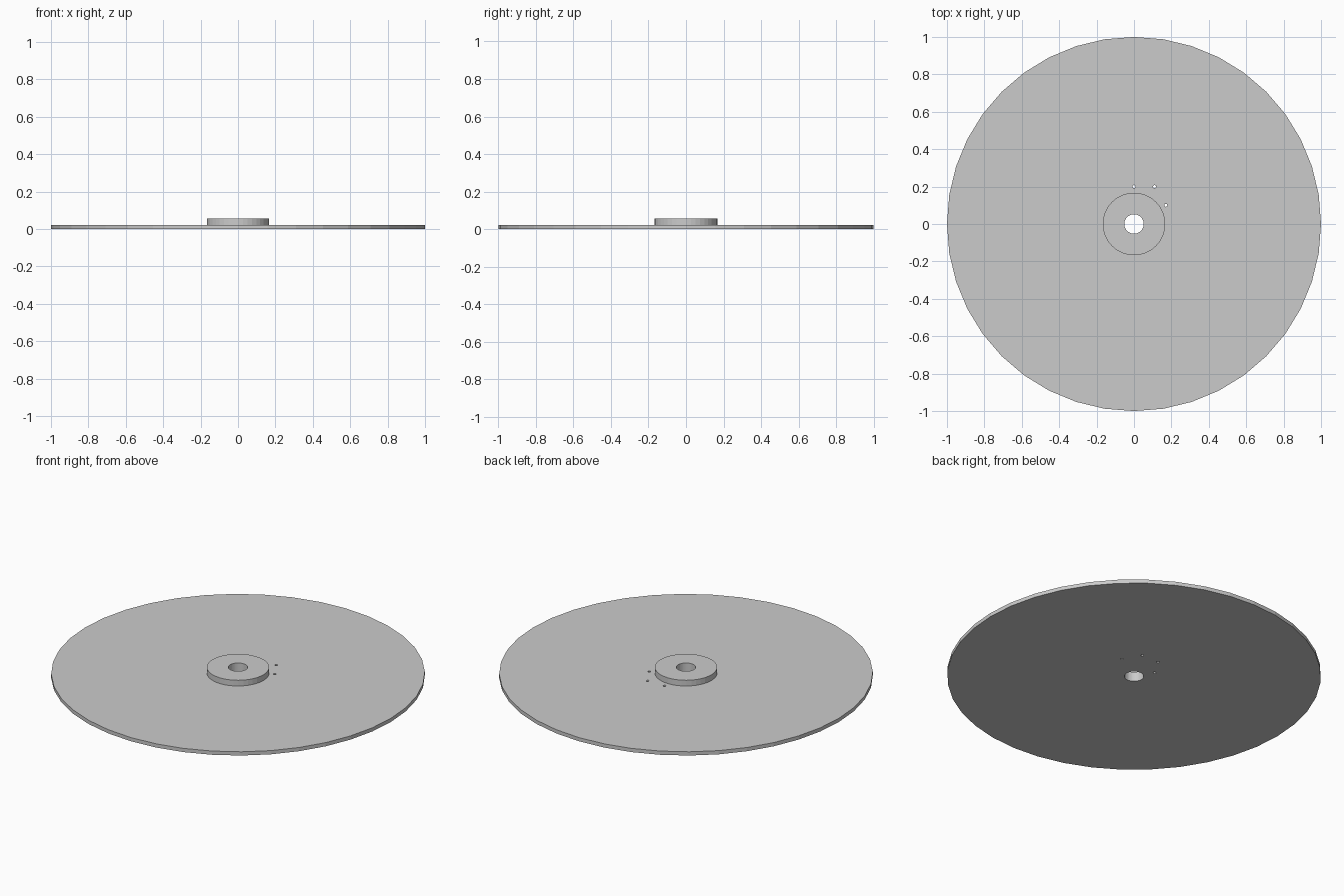
import bpy

cube = bpy.data.objects.get("Cube")
if cube:
    bpy.data.objects.remove(cube, do_unlink=True)

SIDES = 40
DISC_TOP = 0.022
HUB_TOP = 0.056
BORE_RADIUS = 0.052
PIN_RADIUS = 0.008

grey = bpy.data.materials.new("light_grey")
grey.use_nodes = True
colour = (0.6, 0.6, 0.6, 1)
grey.diffuse_color = colour
grey.node_tree.nodes["Principled BSDF"].inputs["Base Color"].default_value = colour


def cylinder(name, radius, bottom, top, x=0, y=0, sides=SIDES):
    # The quarter-turn symmetry keeps a corner on each main axis
    bpy.ops.mesh.primitive_cylinder_add(
        vertices=sides, radius=radius, depth=top - bottom,
        location=(x, y, (bottom + top) / 2))
    part = bpy.context.object
    part.name = name
    part.data.materials.append(grey)
    return part


def drill(part, radius, x=0, y=0, sides=SIDES):
    cutter = cylinder("drill_cutter", radius, -0.1, 0.2, x, y, sides)
    cutter.hide_render = True
    cut = part.modifiers.new("hole", "BOOLEAN")
    cut.operation = "DIFFERENCE"
    cut.solver = "EXACT"
    cut.object = cutter
    bpy.context.view_layer.objects.active = part
    bpy.ops.object.modifier_apply(modifier=cut.name)
    bpy.data.objects.remove(cutter, do_unlink=True)


# Thin wheel with a central bore and small pin holes, one covered by the hub
disc = cylinder("disc", 1, 0, DISC_TOP)
drill(disc, BORE_RADIUS)
for x, y in ((0, 0.2), (0.11, 0.2), (0.17, 0.1), (-0.06, 0.1)):
    drill(disc, PIN_RADIUS, x, y, 16)

# Raised hub sharing the same bore
hub = cylinder("hub", 0.167, DISC_TOP, HUB_TOP)
drill(hub, BORE_RADIUS)
